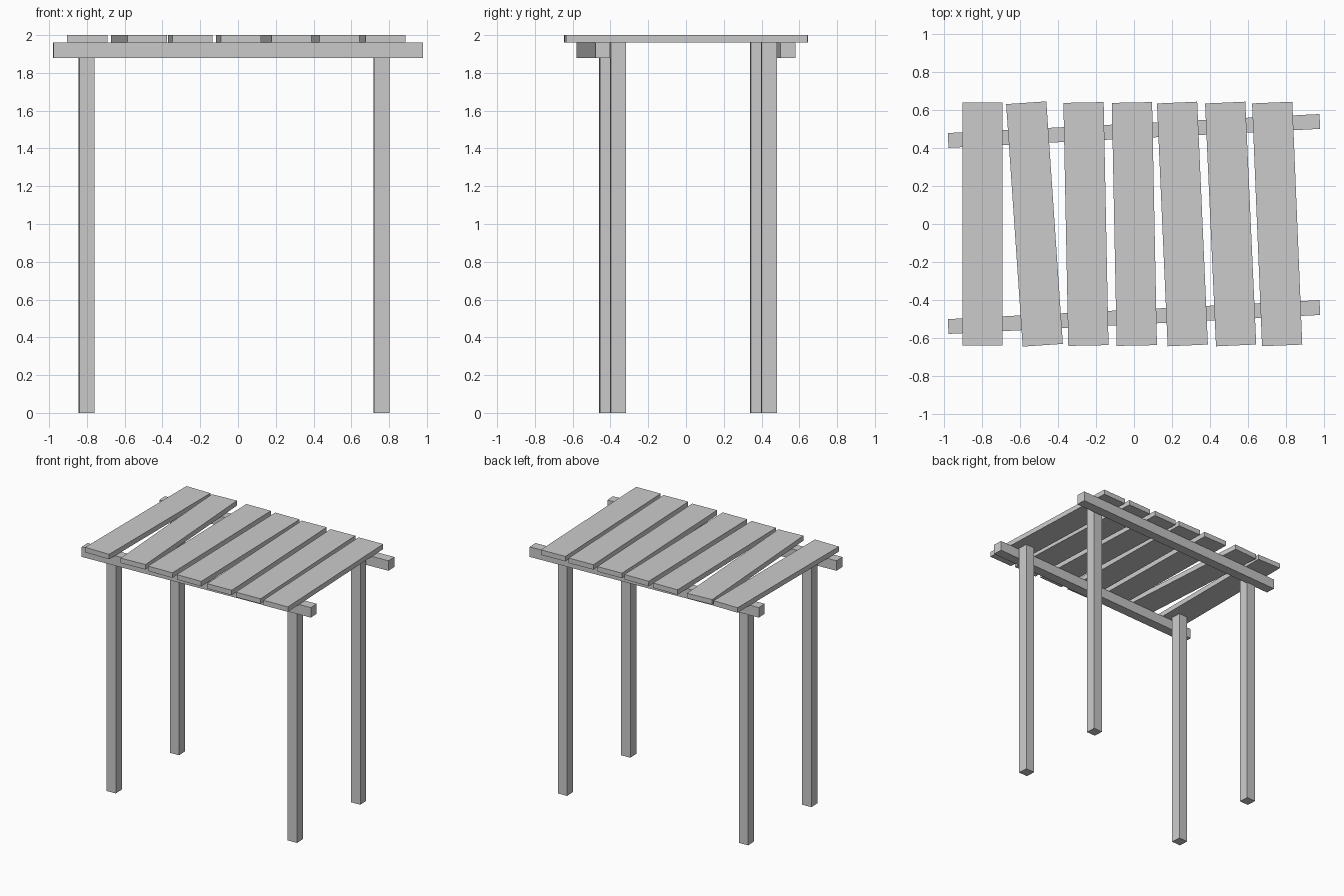
import bpy

if "Cube" in bpy.data.objects:
    bpy.data.objects.remove(bpy.data.objects["Cube"])


def box(name, center, size, angle=0.0):
    """Axis box turned about z by angle (radians)."""
    bpy.ops.mesh.primitive_cube_add(size=1, location=center, rotation=(0, 0, angle))
    ob = bpy.context.object
    ob.name = name
    ob.scale = size
    bpy.ops.object.transform_apply(location=False, rotation=False, scale=True)
    return ob


# Two slightly skewed side beams
for side, y in (("front", -0.49), ("back", 0.49)):
    box(f"{side}_beam", (0, y, 1.92), (1.96, 0.078, 0.08), 0.051)

# Four posts on the inner sides of the beams, reaching up to the planks
for name, x, y in (("front_left", -0.802, -0.418), ("front_right", 0.759, -0.36),
                   ("back_left", -0.802, 0.381), ("back_right", 0.759, 0.439)):
    box(f"{name}_post", (x, y, 0.98), (0.08, 0.08, 1.96), 0.045)

# Loose roof planks: (x position, turn)
planks = [(-0.798, 0.0), (-0.524, 0.068), (-0.253, 0.02), (0.002, 0.02),
          (0.255, 0.044), (0.509, 0.045), (0.754, 0.041)]
for i, (x, turn) in enumerate(planks, 1):
    box(f"roof_plank_{i}", (x, 0, 1.98), (0.212, 1.28, 0.04), turn)
